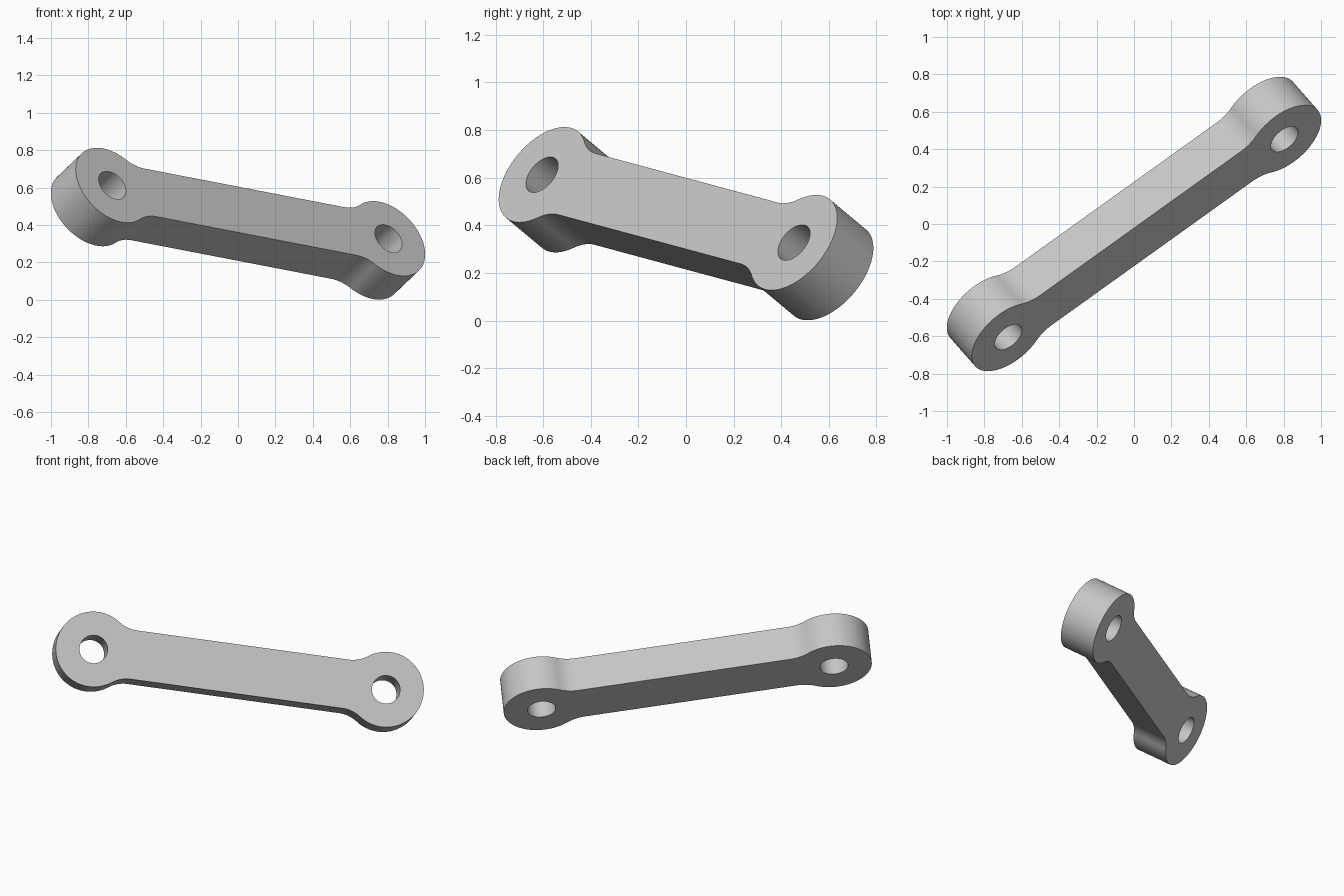
import bpy, bmesh
from math import pi, cos, sin, atan2, sqrt
from mathutils import Matrix, Vector

cube = bpy.data.objects.get("Cube")
if cube:
    bpy.data.objects.remove(cube, do_unlink=True)

HALF = 0.9195      # half the distance between eye centres
EYE = 0.236        # outer radius of an eye
HOLE = 0.088       # radius of a pin hole
ARM = 0.154        # half width of the arm
FILLET = 0.2       # blend from eye to arm
THICK = 0.238

grey = bpy.data.materials.new("plain grey")
grey.use_nodes = True
colour = (0.56, 0.56, 0.56, 1)
grey.diffuse_color = colour
grey.node_tree.nodes["Principled BSDF"].inputs["Base Color"].default_value = colour


def arc(cx, cy, radius, start, end, steps):
    angles = [start + (end - start) * i / steps for i in range(steps + 1)]
    return [Vector((cx + radius * cos(a), cy + radius * sin(a), 0)) for a in angles]


def loop(bm, points):
    verts = [bm.verts.new(p) for p in points]
    return [bm.edges.new((v, verts[i - 1])) for i, v in enumerate(verts)]


# Outline of one end: lower fillet, round eye, upper fillet
rise = ARM + FILLET
reach = sqrt((EYE + FILLET) ** 2 - rise ** 2)
touch = atan2(rise, reach)
cx = HALF - reach
eye = arc(HALF, 0, EYE, touch - pi, pi - touch, 72)
upper = arc(cx, rise, FILLET, -touch, -pi / 2, 14)
# the fillet meets the eye on the line joining their centres
lower = [Vector((p.x, -p.y, 0)) for p in reversed(upper)]
right_end = lower + eye[1:-1] + upper
left_end = [-p for p in right_end]

# Flat plate with two pin holes, thickened to a solid link
bm = bmesh.new()
edges = loop(bm, right_end + left_end)
for side in (-1, 1):
    edges += loop(bm, arc(side * HALF, 0, HOLE, 0, 2 * pi, 48)[:-1])
bmesh.ops.triangle_fill(bm, edges=edges, use_beauty=True, normal=(0, 0, 1))
solid = bmesh.ops.extrude_face_region(bm, geom=bm.faces[:])
top = [g for g in solid["geom"] if isinstance(g, bmesh.types.BMVert)]
bmesh.ops.translate(bm, verts=top, vec=(0, 0, THICK))
bmesh.ops.translate(bm, verts=bm.verts[:], vec=(0, 0, -THICK / 2))
bmesh.ops.recalc_face_normals(bm, faces=bm.faces[:])

# Tilt the link into place
along = Vector((1.477, 1.058, -0.285)).normalized()
facing = Vector((0.548, -0.64, 0.53))
facing = (facing - along * facing.dot(along)).normalized()
across = facing.cross(along)
turn = Matrix((along, across, facing)).transposed().to_4x4()
bm.transform(Matrix.Translation((0, 0, 0.407)) @ turn)

mesh = bpy.data.meshes.new("link_arm")
bm.to_mesh(mesh)
bm.free()
mesh.materials.append(grey)
link = bpy.data.objects.new("link_arm", mesh)
bpy.context.collection.objects.link(link)
bpy.ops.object.select_all(action="DESELECT")
link.select_set(True)
bpy.context.view_layer.objects.active = link
bpy.ops.object.shade_smooth_by_angle(angle=pi / 6)
